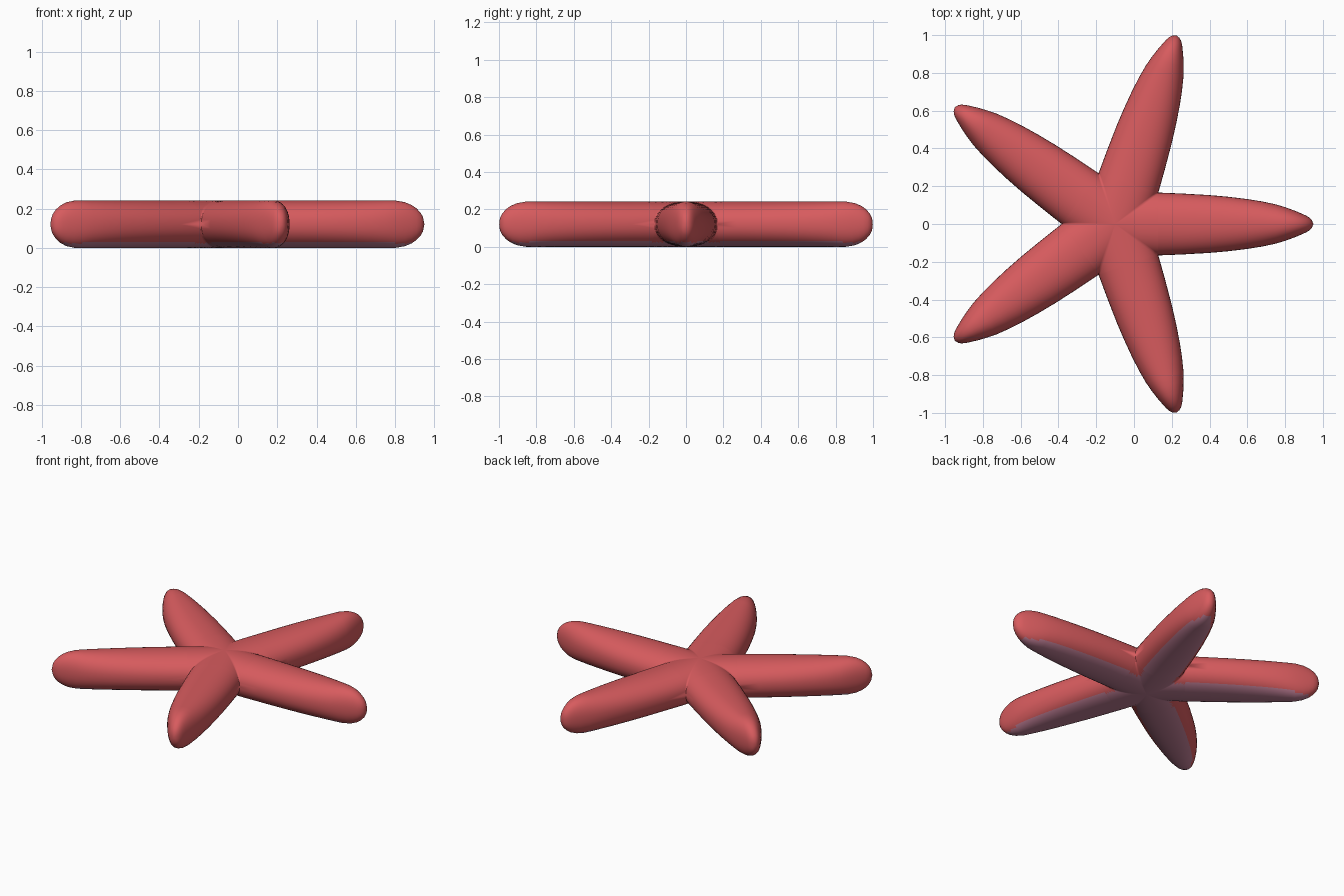
import bpy, bmesh, math

if "Cube" in bpy.data.objects:
    bpy.data.objects.remove(bpy.data.objects["Cube"])

HALF = 0.121          # half of the body height
CX = -0.10            # star centre
TIP = 1.05            # arm length
TV = 0.229            # distance along an arm where neighbours part
TAN = math.tan(math.radians(36))
N = 20                # strips across one arm
EXP = 2.2             # slightly squared oval cross-section

# arm half-width along its length
WIDTH = [(TV, TV * TAN), (0.36, 0.161), (0.5, 0.153), (0.6, 0.144), (0.7, 0.132),
         (0.78, 0.119), (0.85, 0.104), (0.9, 0.089), (0.95, 0.071), (0.985, 0.056),
         (1.01, 0.045), (1.03, 0.033), (1.042, 0.02), (1.05, 0.0)]
# core stations bunch up toward the valley, where the surface gets steep
stations = [(TV * math.sin(math.pi / 2 * i / 10), TV * TAN) for i in range(10)] + WIDTH


def material(name, col):
    m = bpy.data.materials.new(name)
    m.diffuse_color = (*col, 1)
    m.use_nodes = True
    m.node_tree.nodes["Principled BSDF"].inputs["Base Color"].default_value = m.diffuse_color
    return m


def section(t, w, side):
    """Points across the arm at distance t; side is +1 top, -1 underside."""
    e = min(1.0, max(0.0, TIP - t) / 0.16)
    h = HALF * math.sqrt(max(0.0, 1 - (1 - e) ** 2))
    lim = math.asin(min(1.0, t * TAN / w)) if w > 0 and t < TV else math.pi / 2
    pts = []
    for k in range(N + 1):
        s = math.sin(lim * (2 * k / N - 1))
        z = max(0.0, 1 - abs(s) ** EXP) ** (1 / EXP)
        pts.append((t, w * s, HALF + side * h * z))
    return pts


bm = bmesh.new()
for arm in range(5):
    a = math.radians(72 * arm)
    ca, sa = math.cos(a), math.sin(a)
    for side in (1, -1):
        rows = [[bm.verts.new((CX + x * ca - y * sa, x * sa + y * ca, z))
                 for x, y, z in section(t, w, side)] for t, w in stations]
        for r0, r1 in zip(rows, rows[1:]):
            for k in range(N):
                bm.faces.new((r0[k], r1[k], r1[k + 1], r0[k + 1]))

# weld arms and halves into one closed skin
bmesh.ops.remove_doubles(bm, verts=bm.verts, dist=0.0002)
bmesh.ops.dissolve_degenerate(bm, edges=bm.edges, dist=0.0001)
bmesh.ops.recalc_face_normals(bm, faces=bm.faces)

# underside colour on the low faces
for f in bm.faces:
    f.smooth = True
    f.material_index = 1 if f.calc_center_median().z < 0.026 else 0

me = bpy.data.meshes.new("starfish_body")
bm.to_mesh(me)
bm.free()
me.materials.append(material("coral red", (0.68, 0.105, 0.112)))
me.materials.append(material("mauve underside", (0.50, 0.20, 0.29)))
ob = bpy.data.objects.new("starfish_body", me)
bpy.context.collection.objects.link(ob)
